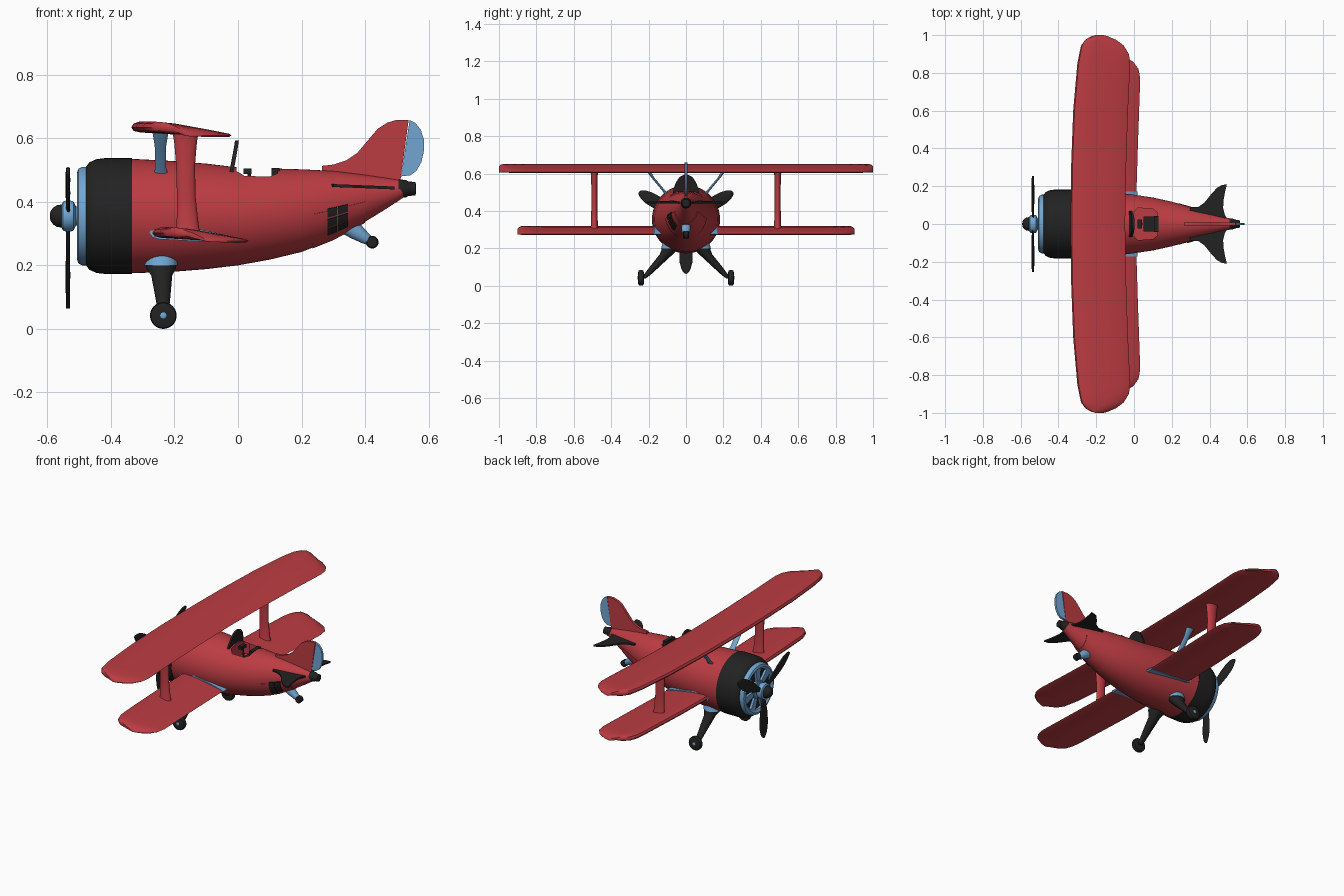
import bpy, bmesh, math
from mathutils import Vector as V

if "Cube" in bpy.data.objects:
    bpy.data.objects.remove(bpy.data.objects["Cube"])

X, Y, Z = V((1, 0, 0)), V((0, 1, 0)), V((0, 0, 1))


def material(name, c):
    m = bpy.data.materials.new(name)
    m.diffuse_color = (*c, 1)
    m.use_nodes = True
    m.node_tree.nodes["Principled BSDF"].inputs["Base Color"].default_value = m.diffuse_color
    return m


RED = material("red paint", (0.50, 0.045, 0.055))
BLUE = material("light blue paint", (0.165, 0.38, 0.65))
BLACK = material("black", (0.016, 0.016, 0.016))


def finish(name, bm, mat):
    bmesh.ops.recalc_face_normals(bm, faces=bm.faces)
    me = bpy.data.meshes.new(name)
    bm.to_mesh(me)
    bm.free()
    ob = bpy.data.objects.new(name, me)
    bpy.context.collection.objects.link(ob)
    me.materials.append(mat)
    smooth(ob)
    return ob


def smooth(ob):
    bpy.ops.object.select_all(action='DESELECT')
    ob.select_set(True)
    bpy.context.view_layer.objects.active = ob
    bpy.ops.object.shade_smooth_by_angle(angle=math.radians(38))


def loft(name, sections, mat):
    """Skin closed loops of equal length and cap both ends."""
    bm = bmesh.new()
    rings = [[bm.verts.new(p) for p in s] for s in sections]
    for a, b in zip(rings, rings[1:]):
        for i in range(len(a)):
            j = (i + 1) % len(a)
            bm.faces.new((a[i], a[j], b[j], b[i]))
    bm.faces.new(rings[0])
    bm.faces.new(rings[-1])
    return finish(name, bm, mat)


def tube(name, rows, mat, u, v, n=32):
    """Elliptic sections: rows of x, y, z, radius along u, radius along v."""
    angs = [2 * math.pi * i / n for i in range(n)]
    return loft(name, [[V(r[:3]) + u * r[3] * math.cos(a) + v * r[4] * math.sin(a)
                        for a in angs] for r in rows], mat)


def lathe(name, prof, mat, z=0.355, n=48):
    return tube(name, [(x, 0, z, r, r) for x, r in prof], mat, Z, Y, n)


def plate(name, pts, normal, t, mat):
    return loft(name, [[V(p) - normal * t / 2 for p in pts],
                       [V(p) + normal * t / 2 for p in pts]], mat)


def box(name, lo, hi, mat):
    return plate(name, [(lo[0], lo[1], (lo[2] + hi[2]) / 2), (hi[0], lo[1], (lo[2] + hi[2]) / 2),
                        (hi[0], hi[1], (lo[2] + hi[2]) / 2), (lo[0], hi[1], (lo[2] + hi[2]) / 2)],
                 Z, hi[2] - lo[2], mat)


# Fuselage: x, bottom, top, half width
FUS = [(-.335, .175, .535, .18), (-.2, .18, .528, .176), (-.1, .188, .52, .168),
       (0, .2, .508, .155), (.1, .218, .505, .14), (.2, .242, .502, .118),
       (.3, .282, .497, .09), (.4, .337, .485, .06), (.47, .38, .475, .038), (.52, .413, .467, .027)]
fuselage = tube("fuselage", [(x, 0, (a + b) / 2, (b - a) / 2, w) for x, a, b, w in FUS], RED, Z, Y, 56)

# Cockpit opening, cut with a rounded block
hole = [(-.005, -.06), (.02, -.085), (.1, -.08), (.125, -.06), (.125, .06), (.1, .08), (.02, .085), (-.005, .06)]
cutter = plate("cockpit_cutter", [(x, y, .51) for x, y in hole], Z, .18, RED)
mod = fuselage.modifiers.new("cockpit", 'BOOLEAN')
mod.operation, mod.object, mod.solver = 'DIFFERENCE', cutter, 'EXACT'
bpy.context.view_layer.objects.active = fuselage
bpy.ops.object.modifier_apply(modifier="cockpit")
bpy.data.objects.remove(cutter)
smooth(fuselage)


def skin_point(x, deg, off):
    for p, q in zip(FUS, FUS[1:]):
        if p[0] <= x <= q[0]:
            f = (x - p[0]) / (q[0] - p[0])
            _, a, b, w = [s + (e - s) * f for s, e in zip(p, q)]
            e = math.radians(deg)
            return V((x, -(w + off) * math.cos(e), (a + b) / 2 + ((b - a) / 2 + off) * math.sin(e)))


def patch(name, x0, x1, d0, d1, off, mat, n=4, m=16):
    """Thin panel following the fuselage skin."""
    def grid_line(i, o):
        return [skin_point(x0 + (x1 - x0) * i / n, d0 + (d1 - d0) * k / m, o) for k in range(m + 1)]
    return loft(name, [grid_line(i, off) + grid_line(i, -.002)[::-1] for i in range(n + 1)], mat)


patch("belly_panel", .235, .4, -8, -172, .003, RED, 5, 30)
for i in range(2):
    for k in range(3):
        patch("side_vent", .281 + .034 * i, .312 + .034 * i, -4 - 17 * k, -18 - 17 * k, .007, BLACK, 1, 4)

# Cowl, engine face and propeller hub
lathe("cowl", [(-.47, .14), (-.478, .155), (-.468, .169), (-.445, .179), (-.42, .182), (-.333, .182)], BLACK)
lathe("engine_ring", [(-.478, .12), (-.498, .122), (-.507, .135), (-.502, .149), (-.49, .155), (-.465, .155)], BLUE)
lathe("engine_back", [(-.486, .121), (-.47, .121)], BLACK)
lathe("engine_hub", [(-.503, .05), (-.498, .056), (-.48, .056)], BLUE)
for i in range(7):
    a = 2 * math.pi * i / 7 + math.pi / 2
    d, t = V((0, math.cos(a), math.sin(a))), V((0, -math.sin(a), math.cos(a)))
    c = V((-.492, 0, .355))
    plate("engine_spoke", [c + d * .04 - t * .014, c + d * .13 - t * .024,
                           c + d * .13 + t * .024, c + d * .04 + t * .014], X, .016, BLUE)
lathe("propeller_hub", [(-.556, .034), (-.55, .046), (-.535, .051), (-.518, .046), (-.51, .03), (-.495, .028)], BLUE)
lathe("spinner", [(-.592, .004), (-.59, .015), (-.582, .026), (-.57, .034), (-.55, .037)], BLACK)
for a in (-90, 30, 150):
    a = math.radians(a)
    d = V((0, math.cos(a), math.sin(a)))
    u = V((.12, -math.sin(a), math.cos(a)))
    rows = [(.03, .012), (.07, .017), (.12, .029), (.18, .035), (.23, .034), (.265, .025), (.285, .013), (.291, .003)]
    tube("propeller_blade", [(-.535, d.y * r, .355 + d.z * r, w, .006) for r, w in rows], BLACK, u, X, 16)

# Wings: chord fraction and height around the section
FOIL = [(0, .634), (.025, .646), (.09, .652), (.35, .646), (.7, .629), (.97, .614),
        (1, .609), (.97, .604), (.5, .611), (.1, .618), (.025, .623)]


def wing_section(y, le, te, dz, s=1):
    return [V((le + (te - le) * t, y, dz + .63 - .022 * t + (z - .63 + .022 * t) * s)) for t, z in FOIL]


def wing(name, half, dz):
    full = [(-y, *r) for y, *r in reversed(half)] + [s for s in half if s[0] > 0]
    loft(name, [wing_section(y, le, te, dz, s) for y, le, te, s in full], RED)


wing("upper_wing", [(0, -.336, -.047, 1), (.3, -.333, -.042, 1), (.6, -.322, -.032, 1), (.85, -.3, -.02, 1),
                    (.9, -.29, -.027, 1), (.945, -.28, -.055, 1), (.975, -.258, -.095, .95),
                    (.992, -.23, -.135, .8), (1, -.205, -.16, .45)], 0)
wing("lower_wing", [(0, -.272, .008, 1), (.4, -.265, .02, 1), (.77, -.247, .033, 1), (.82, -.24, .024, 1),
                    (.86, -.225, -.005, 1), (.885, -.2, -.05, .9), (.9, -.165, -.095, .45)], -.332)

for s in (1, -1):
    # Wing roots and struts
    loft("wing_root_trim", [wing_section(s * y, -.278, .018, -.332, 1.4) for y in (.13, .172)], BLUE)
    tube("wing_strut", [(-.158, s * .49, .295, .042, .026), (-.158, s * .49, .32, .035, .019),
                        (-.163, s * .49, .42, .029, .016), (-.165, s * .49, .52, .03, .016),
                        (-.165, s * .49, .59, .036, .018), (-.165, s * .49, .618, .041, .022)], RED, X, Y)
    tube("cabane_strut", [(-.243, s * .1, .485, .023, .011), (-.243, s * .118, .507, .017, .008),
                          (-.244, s * .175, .575, .018, .008), (-.244, s * .205, .618, .025, .011)], BLUE, X, Y, 20)
    # Landing gear
    tube("leg_trim", [(-.242, s * .07, .232, .056, .054), (-.242, s * .087, .2, .052, .046)], BLUE, X, Y)
    tube("landing_leg", [(-.242, s * .07, .23, .05, .05), (-.242, s * .09, .19, .046, .042),
                         (-.24, s * .105, .168, .033, .035), (-.237, s * .16, .11, .025, .027),
                         (-.235, s * .2, .066, .019, .02), (-.235, s * .228, .038, .015, .012)], BLACK, X, Y)
    tube("wheel", [(-.235, s * y, .042, r, r) for y, r in
                   ((.225, .03), (.228, .039), (.234, .042), (.247, .042), (.253, .039), (.256, .03))], BLACK, X, Z)
    tube("wheel_cap", [(-.235, s * y, .042, r, r) for y, r in ((.25, .01), (.258, .01), (.26, .007))], BLUE, X, Z, 16)
    # Tailplane
    tail = [(.28, .03), (.3, .088), (.34, .09), (.375, .115), (.41, .16), (.44, .192), (.465, .206), (.492, .21),
            (.482, .17), (.474, .125), (.472, .085), (.48, .05), (.5, .01)]
    plate("tailplane", [(x, s * y, .463 - .04 * x) for x, y in tail], Z, .009, BLACK)

# Fin and rudder
plate("fin", [(.265, 0, .49), (.265, 0, .513), (.3, 0, .517), (.34, 0, .53), (.375, 0, .553), (.41, 0, .595),
              (.44, 0, .63), (.47, 0, .649), (.5, 0, .658), (.537, 0, .658), (.51, 0, .46), (.4, 0, .46)],
      Y, .016, RED)
plate("rudder", [(.513, 0, .48), (.54, 0, .657), (.558, 0, .648), (.575, 0, .627), (.585, 0, .595), (.585, 0, .56),
                 (.577, 0, .525), (.562, 0, .498), (.542, 0, .483)], Y, .013, BLUE)
lathe("tail_cone", [(.505, .03), (.53, .027), (.535, .023), (.558, .021), (.56, .015)], BLACK, .441, 24)

# Tail wheel
tube("tail_strut", [(.335, 0, .335, .034, .027), (.37, 0, .308, .027, .025), (.4, 0, .286, .019, .02),
                    (.422, 0, .272, .012, .012)], BLUE, V((.5, 0, .86)), Y)
tube("tail_wheel", [(.422, y, .273, r, r) for y, r in ((-.017, .016), (-.012, .02), (.012, .02), (.017, .016))],
     BLACK, X, Z, 24)

# Windshield, seat and stick
shield = [(-.085, .47), (-.078, .52), (-.062, .555), (-.04, .582), (-.015, .592)]
shield += [(-y, z) for y, z in reversed(shield)]
plate("windshield", [(-.024 + .22 * (z - .5) + 1.0 * y * y, y, z) for y, z in
                     [(y * .85, z) for y, z in shield]], X, .012, BLACK)
box("seat_cushion", (.05, -.04, .42), (.12, .04, .445), BLACK)
box("seat_back", (.106, -.042, .42), (.13, .042, .506), BLACK)
tube("control_stick", [(.04, 0, .415, .005, .005), (.035, 0, .49, .005, .005)], BLACK, X, Y, 12)
box("stick_grip", (.018, -.025, .487), (.042, .025, .505), BLACK)
